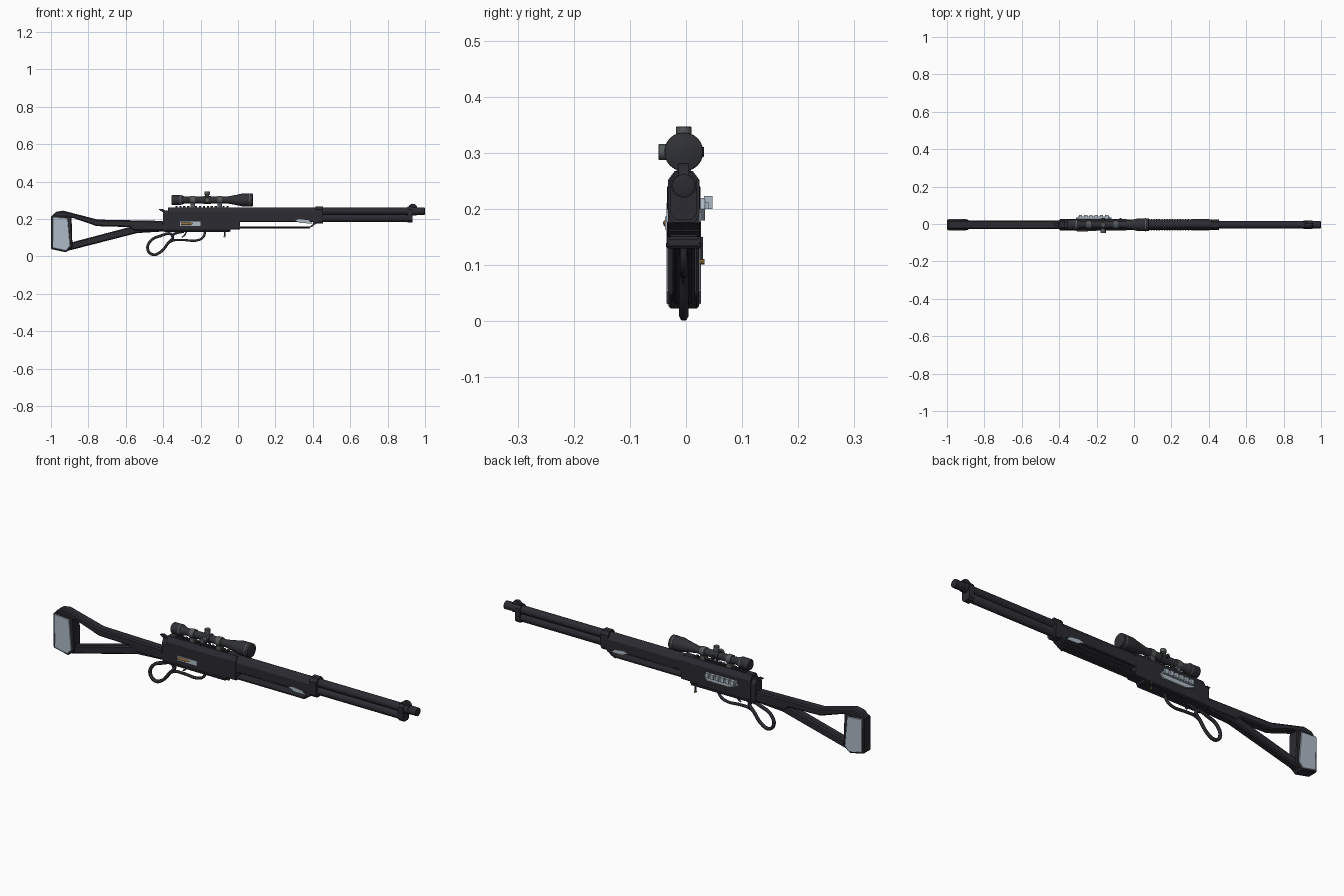
import bpy, bmesh, math
from mathutils import Vector

if "Cube" in bpy.data.objects:
    bpy.data.objects.remove(bpy.data.objects["Cube"])

CY = -0.004  # centre plane of the model


def material(name, r, g, b):
    m = bpy.data.materials.new(name)
    m.use_nodes = True
    m.diffuse_color = (r, g, b, 1)
    m.node_tree.nodes["Principled BSDF"].inputs["Base Color"].default_value = (r, g, b, 1)
    return m


black = material("blued black", 0.024, 0.024, 0.031)
dark = material("scope black", 0.03, 0.031, 0.036)
grey = material("ring grey", 0.09, 0.1, 0.1)
silver = material("pale steel", 0.42, 0.49, 0.57)
brass = material("brass", 0.32, 0.17, 0.04)


def finish(name, bm, mat, smooth=False, bevel=0):
    bmesh.ops.recalc_face_normals(bm, faces=bm.faces)
    me = bpy.data.meshes.new(name)
    bm.to_mesh(me)
    bm.free()
    me.materials.append(mat)
    ob = bpy.data.objects.new(name, me)
    bpy.context.collection.objects.link(ob)
    if bevel:
        mod = ob.modifiers.new("edge", "BEVEL")
        mod.width, mod.segments = bevel, 1
        mod.limit_method = "ANGLE"
    if smooth:
        bpy.ops.object.select_all(action="DESELECT")
        ob.select_set(True)
        bpy.context.view_layer.objects.active = ob
        bpy.ops.object.shade_smooth_by_angle(angle=math.radians(35))
    return ob


def side_prism(name, pts, y0, y1, mat, bevel=0):
    """Extrude an (x, z) outline between two y values."""
    bm = bmesh.new()
    f = bm.faces.new([bm.verts.new((x, CY + y0, z)) for x, z in pts])
    new = bmesh.ops.extrude_face_region(bm, geom=[f])["geom"]
    bmesh.ops.translate(bm, vec=(0, y1 - y0, 0),
                        verts=[v for v in new if isinstance(v, bmesh.types.BMVert)])
    return finish(name, bm, mat, bevel=bevel)


def long_prism(name, half, x0, x1, mat, bevel=0):
    """Extrude a mirrored (half width, z) section along x."""
    pts = half + [(-y, z) for y, z in reversed(half)]
    bm = bmesh.new()
    f = bm.faces.new([bm.verts.new((x0, CY + y, z)) for y, z in pts])
    new = bmesh.ops.extrude_face_region(bm, geom=[f])["geom"]
    bmesh.ops.translate(bm, vec=(x1 - x0, 0, 0),
                        verts=[v for v in new if isinstance(v, bmesh.types.BMVert)])
    return finish(name, bm, mat, bevel=bevel)


def box(name, x0, x1, y0, y1, z0, z1, mat, bevel=0):
    return side_prism(name, [(x0, z0), (x1, z0), (x1, z1), (x0, z1)], y0, y1, mat, bevel)


def turned(name, profile, origin, axis, mat, n=24):
    """Turn a (distance, radius) profile around an axis, with closed ends."""
    rot = Vector((0, 0, 1)).rotation_difference(Vector(axis))
    bm = bmesh.new()
    rings = []
    for d, r in profile:
        rings.append([bm.verts.new(Vector(origin) + rot @ Vector(
            (r * math.cos(i * math.tau / n), r * math.sin(i * math.tau / n), d))) for i in range(n)])
    for a, b in zip(rings, rings[1:]):
        for i in range(n):
            j = (i + 1) % n
            bm.faces.new((a[i], a[j], b[j], b[i]))
    bm.faces.new(rings[0])
    bm.faces.new(rings[-1])
    return finish(name, bm, mat, smooth=True)


def along_x(name, profile, z, mat):
    return turned(name, profile, (0, CY, z), (1, 0, 0), mat)


def bar(name, pts, radius, mat, cyclic=False):
    """Bent bar through (x, z) points."""
    cu = bpy.data.curves.new(name, "CURVE")
    cu.dimensions = "3D"
    cu.bevel_depth, cu.bevel_resolution, cu.resolution_u = radius, 1, 5
    sp = cu.splines.new("BEZIER")
    sp.bezier_points.add(len(pts) - 1)
    for p, (x, z) in zip(sp.bezier_points, pts):
        p.co = (x, CY, z)
        p.handle_left_type = p.handle_right_type = "AUTO"
    sp.use_cyclic_u = cyclic
    cu.use_fill_caps = True
    cu.materials.append(mat)
    ob = bpy.data.objects.new(name, cu)
    bpy.context.collection.objects.link(ob)
    bpy.ops.object.select_all(action="DESELECT")
    ob.select_set(True)
    bpy.context.view_layer.objects.active = ob
    bpy.ops.object.convert(target="MESH")


# Skeleton stock: upper bar, lower bar and butt
side_prism("stock_upper_bar", [(-1, 0.21), (-0.975, 0.238), (-0.935, 0.245), (-0.75, 0.197),
           (-0.4, 0.19), (-0.39, 0.137), (-0.56, 0.137), (-0.58, 0.157), (-0.755, 0.162),
           (-0.88, 0.205), (-0.95, 0.21)], -0.023, 0.023, black, 0.006)
side_prism("stock_lower_bar", [(-0.39, 0.134), (-0.54, 0.125), (-0.91, 0.03),
           (-0.91, 0.07), (-0.58, 0.157), (-0.5, 0.16)], -0.02, 0.02, black, 0.006)
side_prism("stock_butt", [(-1, 0.215), (-0.89, 0.215), (-0.885, 0.05), (-0.92, 0.022),
           (-1, 0.04)], -0.027, 0.027, black, 0.004)
for s, side in ((-1, "right"), (1, "left")):
    side_prism("butt_panel_" + side, [(-0.992, 0.212), (-0.91, 0.205), (-0.897, 0.055),
               (-0.92, 0.03), (-0.99, 0.045)], s * 0.026, s * 0.031, silver, 0.002)

# Receiver with its top rail and hammer
long_prism("receiver", [(0.024, 0.134), (0.03, 0.142), (0.03, 0.238), (0.016, 0.262)],
           -0.375, -0.04, black)
long_prism("receiver_tang", [(0.026, 0.14), (0.026, 0.225), (0.014, 0.245)], -0.4, -0.375, black)
box("receiver_floor", -0.395, -0.045, -0.032, 0.032, 0.13, 0.142, black, 0.003)
for i in range(14):
    box("rail_tooth", -0.335 + i * 0.021, -0.323 + i * 0.021, -0.011, 0.011, 0.26, 0.27, black)
side_prism("hammer", [(-0.425, 0.252), (-0.405, 0.255), (-0.375, 0.24), (-0.37, 0.2),
           (-0.395, 0.2), (-0.4, 0.235)], -0.007, 0.007, black)
box("loading_port", -0.31, -0.2, -0.033, -0.028, 0.164, 0.187, silver)
turned("cartridge", [(0, 0.007), (0.05, 0.007), (0.065, 0.003)], (-0.305, CY - 0.03, 0.175),
       (1, 0, 0), brass, 12)

# Side mechanism on the far side
side_prism("mechanism_plate", [(-0.31, 0.197), (-0.26, 0.18), (-0.14, 0.18), (-0.12, 0.2),
           (-0.14, 0.22), (-0.3, 0.22)], 0.028, 0.038, silver)
box("mechanism_bar", -0.3, -0.13, 0.038, 0.045, 0.2, 0.212, silver)
for i in range(6):
    box("mechanism_tooth", -0.295 + i * 0.028, -0.277 + i * 0.028, 0.036, 0.051, 0.2, 0.223, silver)

# Lever loop, trigger guard and trigger
bar("lever_loop", [(-0.35, 0.112), (-0.42, 0.108), (-0.47, 0.08), (-0.482, 0.035),
    (-0.455, 0.01), (-0.42, 0.02), (-0.375, 0.07)], 0.0085, black, True)
bar("trigger_guard", [(-0.375, 0.07), (-0.345, 0.086), (-0.3, 0.088), (-0.21, 0.088),
    (-0.185, 0.105), (-0.175, 0.135)], 0.007, black)
bar("lever_arm", [(-0.36, 0.11), (-0.33, 0.125), (-0.29, 0.133)], 0.008, black)
bar("trigger", [(-0.275, 0.135), (-0.285, 0.115), (-0.3, 0.102)], 0.004, black)
box("catch_arm", -0.075, -0.068, 0.028, 0.034, 0.11, 0.15, black)
turned("catch_tip", [(-0.004, 0.005), (0.005, 0.005)], (-0.072, 0.028, 0.106), (0, 1, 0), brass, 10)

# Fore-end with an open slot
long_prism("fore_end_collar", [(0.025, 0.145), (0.029, 0.152), (0.029, 0.24), (0.016, 0.262)],
           -0.045, 0.01, black)
long_prism("fore_end_upper", [(0.028, 0.187), (0.028, 0.235), (0.018, 0.25)], 0, 0.42, black)
long_prism("fore_end_lower", [(0.02, 0.15), (0.028, 0.154), (0.028, 0.161)], 0, 0.385, black)
side_prism("fore_end_tip", [(0.4, 0.161), (0.375, 0.15), (0.42, 0.175), (0.42, 0.19),
           (0.4, 0.19)], -0.028, 0.028, black)
for s in (-1, 1):
    side_prism("slot_tab", [(0.305, 0.192), (0.325, 0.2), (0.375, 0.194), (0.4, 0.177),
               (0.335, 0.178)], s * 0.027, s * 0.0305, silver)
    for i in range(20):
        box("slot_tooth", 0.02 + i * 0.014, 0.027 + i * 0.014, s * 0.024, s * 0.03,
            0.188, 0.194, dark)
long_prism("barrel_band", [(0.02, 0.176), (0.028, 0.19), (0.028, 0.252), (0.016, 0.268)],
           0.415, 0.455, black)

# Barrel, magazine tube, muzzle and front sight
along_x("barrel", [(-0.05, 0.02), (0.998, 0.02), (1, 0.012)], 0.242, black)
along_x("magazine_tube", [(-0.05, 0.021), (0.92, 0.021), (0.93, 0.016)], 0.204, black)
long_prism("front_band", [(0.014, 0.181), (0.024, 0.192), (0.024, 0.252), (0.014, 0.266)],
           0.905, 0.933, black)
turned("front_sight_hood", [(-0.009, 0.024), (0.009, 0.024)], (0.935, CY, 0.258), (0, 1, 0), black, 12)
along_x("muzzle_collar", [(0.93, 0.022), (0.955, 0.022)], 0.242, black)

# Scope with mounts and turrets
SZ = 0.302
along_x("scope_body", [(-0.355, 0.024), (-0.35, 0.027), (-0.31, 0.027), (-0.295, 0.023),
        (-0.285, 0.018), (-0.06, 0.018), (0.0, 0.029), (0.02, 0.034), (0.078, 0.034),
        (0.08, 0.031)], SZ, dark)
along_x("eyepiece_ring", [(-0.312, 0.0278), (-0.305, 0.0278)], SZ, grey)
along_x("objective_ring", [(0.058, 0.0348), (0.064, 0.0348)], SZ, grey)
for x in (-0.243, -0.097):
    along_x("scope_ring", [(x - 0.012, 0.022), (x + 0.012, 0.022)], SZ, grey)
    box("scope_mount", x - 0.012, x + 0.012, -0.013, 0.013, 0.262, 0.29, grey)
along_x("turret_saddle", [(-0.185, 0.022), (-0.145, 0.022)], SZ, dark)
for label, axis, end in (("top", (0, 0, 1), 0.045), ("side", (0, -1, 0), 0.045),
                         ("far", (0, 1, 0), 0.036)):
    r = 0.009 if label == "far" else 0.014
    turned("turret_" + label, [(0, r * 0.8), (0.027, r * 0.8), (0.028, r), (end - 0.001, r),
           (end, r * 0.9)], (-0.165, CY, SZ), axis, dark if label == "far" else grey, 16)
